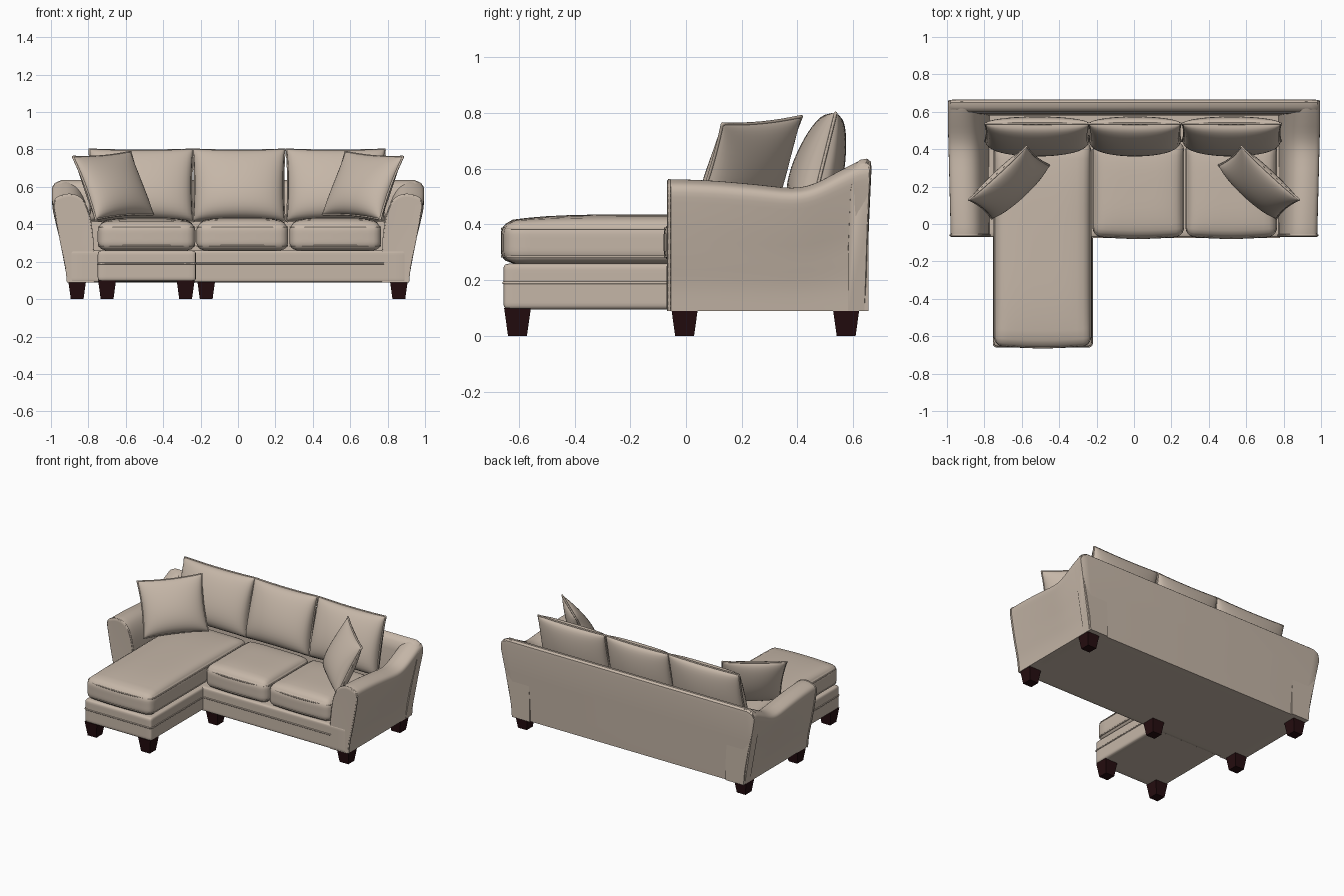
import bpy, bmesh, math
from mathutils import Vector, Matrix

if "Cube" in bpy.data.objects:
    bpy.data.objects.remove(bpy.data.objects["Cube"])


def material(name, col):
    m = bpy.data.materials.new(name)
    m.diffuse_color = (*col, 1)
    m.use_nodes = True
    m.node_tree.nodes["Principled BSDF"].inputs["Base Color"].default_value = m.diffuse_color
    return m


FABRIC = material("beige fabric", (0.56, 0.47, 0.39))
WOOD = material("dark wood", (0.018, 0.004, 0.005))


def finish(name, bm, mat=FABRIC, matrix=None, angle=40):
    bmesh.ops.recalc_face_normals(bm, faces=bm.faces)
    me = bpy.data.meshes.new(name)
    bm.to_mesh(me)
    bm.free()
    me.materials.append(mat)
    ob = bpy.data.objects.new(name, me)
    bpy.context.collection.objects.link(ob)
    if matrix:
        ob.matrix_world = matrix
    bpy.ops.object.select_all(action='DESELECT')
    ob.select_set(True)
    bpy.context.view_layer.objects.active = ob
    bpy.ops.object.shade_smooth_by_angle(angle=math.radians(angle))
    return ob


def smooth(pts, closed=False, n=4):
    """Catmull-Rom through a few points."""
    p = [Vector(q) for q in pts]
    k = len(p)
    get = (lambda i: p[i % k]) if closed else (lambda i: p[max(0, min(k - 1, i))])
    out = []
    for i in range(k if closed else k - 1):
        a, b, c, d = (get(i + j) for j in (-1, 0, 1, 2))
        for s in range(n):
            t = s / n
            out.append(0.5 * (2 * b + (c - a) * t + (2 * a - 5 * b + 4 * c - d) * t * t
                              + (3 * b - a - 3 * c + d) * t ** 3))
    return out if closed else out + [p[-1]]


def loft(name, rings, mat=FABRIC, angle=40):
    bm = bmesh.new()
    rows = [[bm.verts.new(c) for c in r] for r in rings]
    n = len(rows[0])
    for a, b in zip(rows, rows[1:]):
        for i in range(n):
            bm.faces.new((a[i], a[(i + 1) % n], b[(i + 1) % n], b[i]))
    bm.faces.new(rows[0])
    bm.faces.new(rows[-1])
    return finish(name, bm, mat, angle=angle)


def piping(name, pts, closed=True, r=0.005, matrix=None):
    """Thin six-sided cord along a path."""
    cu = bpy.data.curves.new(name, 'CURVE')
    cu.dimensions = '3D'
    cu.bevel_depth, cu.bevel_resolution = r, 1
    sp = cu.splines.new('POLY')
    sp.points.add(len(pts) - 1)
    for q, c in zip(sp.points, pts):
        q.co = (*c, 1)
    sp.use_cyclic_u = closed
    tmp = bpy.data.objects.new(name + " path", cu)
    bm = bmesh.new()
    bpy.context.collection.objects.link(tmp)
    dg = bpy.context.evaluated_depsgraph_get()
    bm.from_mesh(tmp.evaluated_get(dg).to_mesh())
    bpy.data.objects.remove(tmp)
    return finish(name, bm, FABRIC, matrix, 80)


def soft_box(name, lo, hi, r, crown=0.0, bow=0.0, cuts=15):
    """Rounded box with a domed top and slightly bowed front."""
    lo, hi = Vector(lo), Vector(hi)
    mid, half = (lo + hi) / 2, (hi - lo) / 2
    bm = bmesh.new()
    bmesh.ops.create_cube(bm, size=2)
    bmesh.ops.subdivide_edges(bm, edges=bm.edges[:], cuts=cuts, use_grid_fill=True)
    for v in bm.verts:
        u = Vector([math.sin(c * math.pi / 2) for c in v.co])
        p = Vector([u[i] * half[i] for i in range(3)])
        core = Vector([max(-half[i] + r, min(half[i] - r, p[i])) for i in range(3)])
        p = core + (p - core).normalized() * r
        if u.z > 0:
            p.z += crown * u.z * (1 - u.x ** 4) * (1 - u.y ** 4)
        if u.y < 0:
            p.y += bow * u.y * (1 - u.x ** 2)
        v.co = mid + p
    return finish(name, bm)


def rect_path(lo, hi, z, r, bow=0.0):
    """Rounded rectangle outline at height z."""
    pts = []
    for cx, cy, a0 in ((hi[0] - r, hi[1] - r, 0), (lo[0] + r, hi[1] - r, 90),
                       (lo[0] + r, lo[1] + r, 180), (hi[0] - r, lo[1] + r, 270)):
        if a0 == 270:
            for k in range(1, 8):
                s = k / 8 * 2 - 1
                pts.append((cx * k / 8 + (lo[0] + r) * (1 - k / 8), lo[1] - bow * (1 - s * s), z))
        pts += [(cx + r * math.cos(math.radians(a0 + a)), cy + r * math.sin(math.radians(a0 + a)), z)
                for a in (0, 30, 60, 90)]
    return pts


def pillow(name, w, h, front, back, pinch, power, matrix, n=20):
    """Knife-edge cushion in local XZ, facing -Y, with piping on its seam."""
    def outline(u, v):
        return (w / 2 * u * (1 - pinch * (1 - v * v)), h / 2 * v * (1 - pinch * (1 - u * u)))
    bm = bmesh.new()
    s = [math.sin(math.pi * (i / n - 0.5)) for i in range(n + 1)]
    for depth in (-front, back):
        g = []
        for u in s:
            row = []
            for v in s:
                x, z = outline(u, v)
                t = max(0, (1 - u * u) * (1 - v * v)) ** power * (1 - 0.25 * v)
                row.append(bm.verts.new((x, depth * t, z)))
            g.append(row)
        for i in range(n):
            for j in range(n):
                bm.faces.new((g[i][j], g[i + 1][j], g[i + 1][j + 1], g[i][j + 1]))
    bmesh.ops.remove_doubles(bm, verts=bm.verts, dist=1e-5)
    finish(name, bm, FABRIC, matrix, 60)
    edge = ([(u, -1) for u in s[:-1]] + [(1, v) for v in s[:-1]]
            + [(-u, 1) for u in s[:-1]] + [(-1, -v) for v in s[:-1]])
    path = [(x, 0, z) for x, z in (outline(u, v) for u, v in edge)]
    piping(name + "_piping", path, r=0.006, matrix=matrix)


# Base frames with a piping line round each
soft_box("sofa_base", (-0.9, -0.07, 0.09), (0.9, 0.64, 0.26), 0.012)
piping("sofa_base_piping", [(-0.24, -0.071, 0.19), (0.78, -0.071, 0.19)], False)
soft_box("chaise_base", (-0.75, -0.655, 0.095), (-0.225, 0.0, 0.26), 0.018)
piping("chaise_base_piping", rect_path((-0.75, -0.655), (-0.225, 0.0), 0.19, 0.015))

# Seat cushions
for name, x0, x1, y0 in (("chaise_cushion", -0.75, -0.228, -0.65),
                         ("middle_seat_cushion", -0.222, 0.268, -0.065),
                         ("right_seat_cushion", 0.275, 0.765, -0.065)):
    soft_box(name, (x0, y0, 0.26), (x1, 0.44, 0.41), 0.045, 0.026, 0.015)
    for z in (0.285, 0.385):
        piping(name + "_piping", rect_path((x0 + 0.004, y0 + 0.004), (x1 - 0.004, 0.43), z, 0.045, 0.015), r=0.004)

# Flared arms: one cross-section swept to the back, its top following a dip and rise
section = smooth([(0.77, 0.2), (0.78, 0.34), (0.80, 0.46), (0.835, 0.53), (0.885, 0.557), (0.94, 0.552),
                  (0.978, 0.525), (0.972, 0.45), (0.945, 0.3), (0.92, 0.18), (0.91, 0.09)])
section = [Vector((0.77, 0.09))] + section
centre = Vector((0.87, 0.33))
tops = smooth([(-0.068, 0.55), (-0.05, 0.56), (0.1, 0.555), (0.25, 0.542), (0.38, 0.53), (0.46, 0.545),
               (0.55, 0.59), (0.62, 0.625), (0.655, 0.632)], n=3)
for side, s in (("left", -1), ("right", 1)):
    rings = []
    for i, (y, top) in enumerate(tops):
        k = (top - 0.09) / 0.467
        shrink = 0.965 if i == 0 else 1
        ring = []
        for p in section:
            q = centre + (p - centre) * shrink
            rise = max(0, (q.y - 0.3) / 0.25)
            q.x += 0.018 * rise * max(0, min(1, (y + 0.05) / 0.6))
            ring.append((s * q.x, y, 0.09 + (q.y - 0.09) * k))
        rings.append(ring)
    loft(side + "_arm", rings)
    piping(side + "_arm_piping", [(s * p.x, -0.06, p.y) for p in section[1:]], False, 0.006)

# Back wall, flaring outwards towards the top, corners rounded
back = [(0.645, 0.09), (0.65, 0.2), (0.657, 0.4), (0.666, 0.6), (0.664, 0.625), (0.65, 0.636),
        (0.625, 0.632), (0.6, 0.61), (0.59, 0.55), (0.58, 0.3), (0.58, 0.09)]
rings = []
for t, drop, pull in ((-1, 0.045, 0.014), (-0.985, 0.015, 0.004), (-0.95, 0, 0), (0, 0, 0),
                      (0.95, 0, 0), (0.985, 0.015, 0.004), (1, 0.045, 0.014)):
    rings.append([(t * (0.91 + 0.085 * min(1, (z - 0.09) / 0.48)), 0.6 + (y - 0.6) * (1 - pull * 8),
                   z - drop * max(0, (z - 0.4) / 0.23)) for y, z in back])
loft("back_wall", rings)

# Back cushions, leaning back
for name, x0, x1 in (("left_back_cushion", -0.795, -0.24), ("middle_back_cushion", -0.24, 0.25),
                     ("right_back_cushion", 0.26, 0.785)):
    m = Matrix.Translation(((x0 + x1) / 2, 0.49, 0.608)) @ Matrix.Rotation(math.radians(-14), 4, 'X')
    pillow(name, x1 - x0, 0.395, 0.105, 0.08, 0.03, 0.33, m)

# Throw pillows turned inwards and leaning on the arms
for side, s in (("left", -1), ("right", 1)):
    m = (Matrix.Translation((s * 0.668, 0.222, 0.607)) @ Matrix.Rotation(s * math.radians(-41), 4, 'Z')
         @ Matrix.Rotation(math.radians(-25), 4, 'X') @ Matrix.Rotation(s * math.radians(4), 4, 'Y'))
    pillow(side + "_throw_pillow", 0.42, 0.37, 0.075, 0.075, 0.06, 0.45, m)

# Tapered legs
for name, x, y in (("left_front_leg", -0.86, -0.005), ("right_front_leg", 0.86, -0.005),
                   ("middle_front_leg", -0.17, -0.005), ("left_back_leg", -0.86, 0.575),
                   ("right_back_leg", 0.86, 0.575), ("left_chaise_leg", -0.70, -0.605),
                   ("right_chaise_leg", -0.28, -0.605)):
    loft(name, [[(x + a * w, y + b * w, z) for a, b in ((-1, -1), (1, -1), (1, 1), (-1, 1))]
                for z, w in ((0, 0.034), (0.05, 0.041), (0.1, 0.048))], WOOD, 30)
